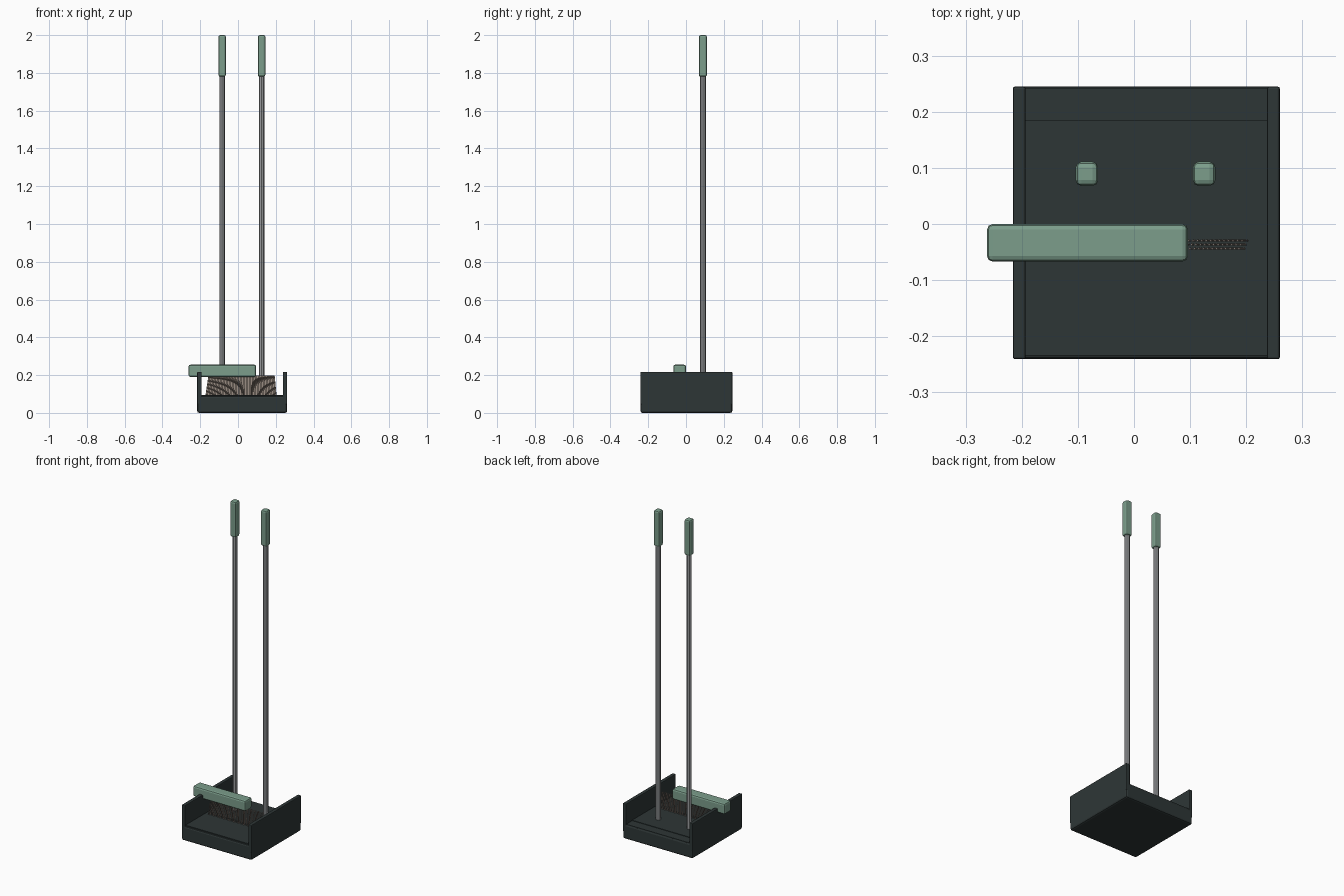
import bpy, bmesh
from mathutils import Vector

cube = bpy.data.objects.get("Cube")
if cube:
    bpy.data.objects.remove(cube, do_unlink=True)


def material(name, rgb):
    m = bpy.data.materials.new(name)
    m.use_nodes = True
    color = (*rgb, 1)
    m.diffuse_color = color
    m.node_tree.nodes["Principled BSDF"].inputs["Base Color"].default_value = color
    return m


sage = material("sage green", (0.20, 0.34, 0.26))
charcoal = material("charcoal", (0.027, 0.037, 0.037))
steel = material("grey metal", (0.32, 0.33, 0.34))
straw = material("bristle taupe", (0.33, 0.27, 0.23))


def finish(name, bm, mat):
    mesh = bpy.data.meshes.new(name)
    bm.to_mesh(mesh)
    bm.free()
    mesh.materials.append(mat)
    obj = bpy.data.objects.new(name, mesh)
    bpy.context.collection.objects.link(obj)
    return obj


def box(name, low, high, mat, bevel=0, segments=2):
    low, high = Vector(low), Vector(high)
    bm = bmesh.new()
    bmesh.ops.create_cube(bm, size=1)
    bmesh.ops.scale(bm, vec=high - low, verts=bm.verts)
    bmesh.ops.translate(bm, vec=(low + high) / 2, verts=bm.verts)
    if bevel:
        bmesh.ops.bevel(bm, geom=bm.edges[:], offset=bevel, segments=segments,
                        profile=0.5, affect='EDGES')
    return finish(name, bm, mat)


def add_rod(bm, start, end, radius, sides):
    start, end = Vector(start), Vector(end)
    axis = end - start
    rod = bmesh.ops.create_cone(bm, cap_ends=True, segments=sides, radius1=radius,
                                radius2=radius, depth=axis.length)["verts"]
    turn = Vector((0, 0, 1)).rotation_difference(axis).to_matrix()
    bmesh.ops.rotate(bm, cent=(0, 0, 0), matrix=turn, verts=rod)
    bmesh.ops.translate(bm, vec=(start + end) / 2, verts=rod)


# Dustpan: base, floor, rear lip and two side walls
left, right, front, back = -0.216, 0.26, -0.241, 0.245
wall = 0.023
box("pan_base", (left, front, 0), (right, back, 0.09), charcoal, 0.01)
box("pan_floor", (left + wall, front + 0.007, 0.05), (right - wall, 0.185, 0.095), charcoal)
box("pan_rear_lip", (left + wall, 0.18, 0.05), (right - wall, back - 0.003, 0.092), charcoal)
for side, x in (("right", left), ("left", right - wall)):
    box(side + "_wall", (x, front, 0.045), (x + wall, back, 0.217), charcoal, 0.004)

# Long poles with soft square grips
for side, x in (("right", -0.084), ("left", 0.125)):
    bm = bmesh.new()
    add_rod(bm, (x, 0.09, 0.085), (x, 0.09, 1.8), 0.015, 8)
    finish(side + "_pole", bm, steel)
    box(side + "_grip", (x - 0.02, 0.068, 1.78), (x + 0.02, 0.111, 2), sage, 0.01)

# Brush head
box("brush_head", (-0.262, -0.067, 0.19), (0.096, 0, 0.255), sage, 0.01)

# Splayed bristles in staggered rows
bm = bmesh.new()
columns = 44
for row in range(3):
    y = -0.044 + row * 0.007
    for i in range(columns):
        t = (i + row / 3) / columns
        add_rod(bm, (-0.155 + 0.35 * t, y, 0.197),
                (-0.17 + 0.375 * t, y, 0.094), 0.002, 5)
finish("bristles", bm, straw)
